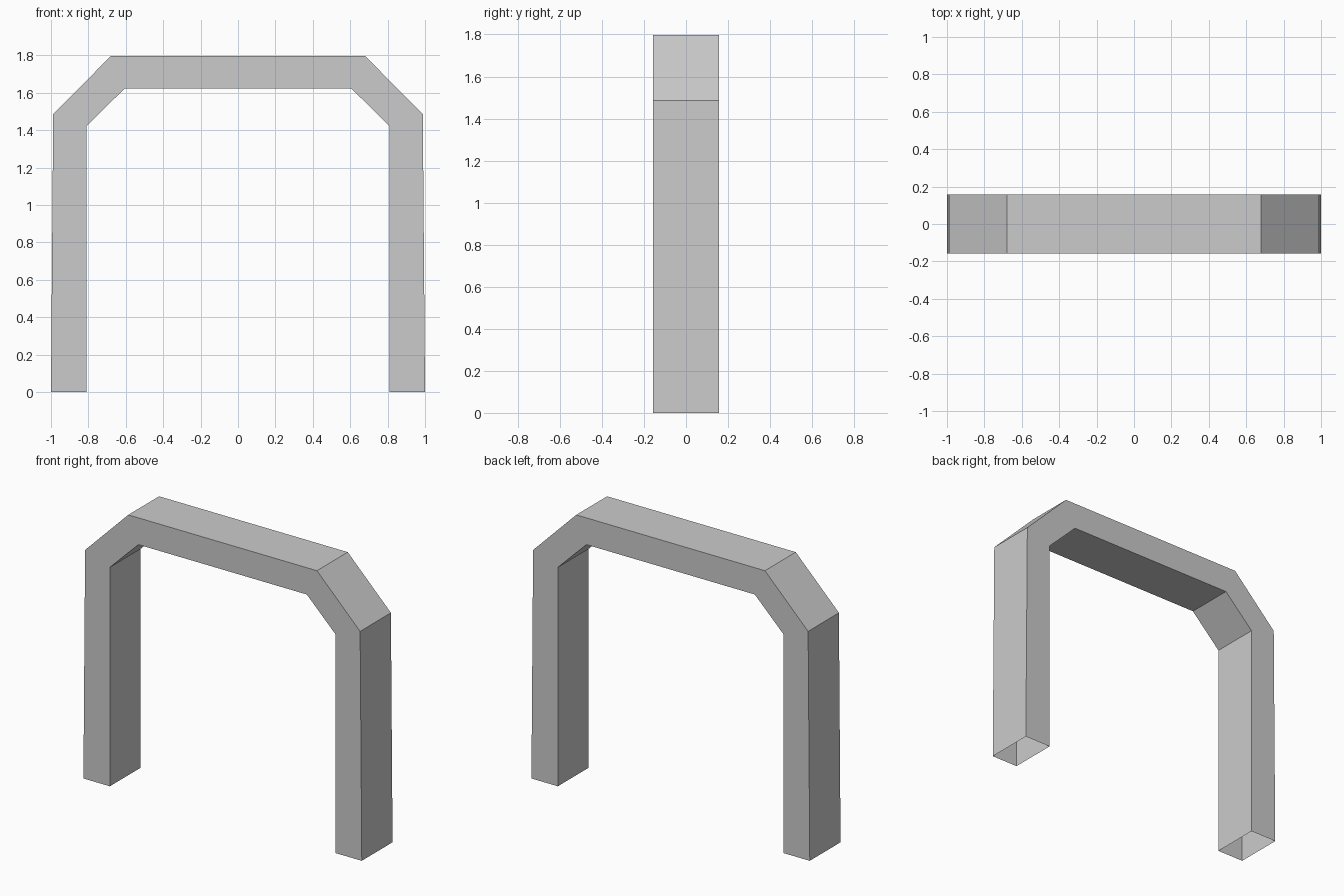
import bpy, bmesh

if "Cube" in bpy.data.objects:
    bpy.data.objects.remove(bpy.data.objects["Cube"])

DEPTH = 0.158  # half depth in y

# Left half of the arch as (outer, inner) x-z pairs, from foot to top beam
half = [((-1.0, 0.0), (-0.81, 0.0)),
        ((-0.988, 1.487), (-0.81, 1.422)),
        ((-0.678, 1.798), (-0.605, 1.624))]
mirrored = [((-o[0], o[1]), (-i[0], i[1])) for o, i in reversed(half)]

# Arch: rectangular tube, left open under both feet
bm = bmesh.new()
rings = []
for (ox, oz), (ix, iz) in half + mirrored:
    corners = [(ox, -DEPTH, oz), (ox, DEPTH, oz), (ix, DEPTH, iz), (ix, -DEPTH, iz)]
    rings.append([bm.verts.new(c) for c in corners])
for a, b in zip(rings, rings[1:]):
    for k in range(4):
        n = (k + 1) % 4
        bm.faces.new((a[k], b[k], b[n], a[n]))
bmesh.ops.recalc_face_normals(bm, faces=bm.faces)

mesh = bpy.data.meshes.new("arch_frame")
bm.to_mesh(mesh)
bm.free()
bpy.context.collection.objects.link(bpy.data.objects.new("arch_frame", mesh))
